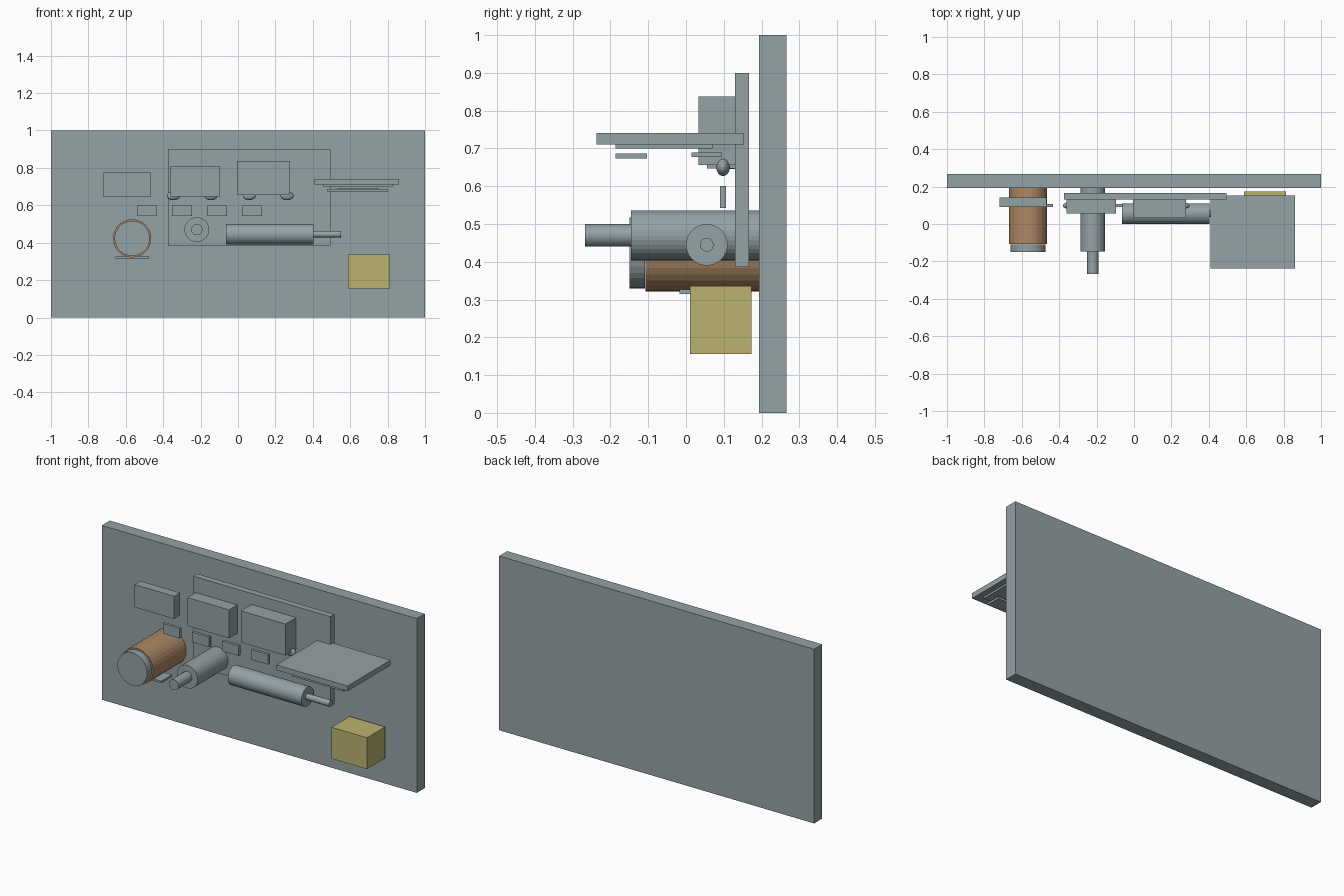
import bpy
from mathutils import Matrix, Vector

if "Cube" in bpy.data.objects:
    bpy.data.objects.remove(bpy.data.objects["Cube"])


def material(name, rgb):
    m = bpy.data.materials.new(name)
    m.diffuse_color = (*rgb, 1)
    m.use_nodes = True
    m.node_tree.nodes["Principled BSDF"].inputs["Base Color"].default_value = m.diffuse_color
    return m


GREY = material("steel grey", (0.30, 0.36, 0.38))
COPPER = material("copper brown", (0.42, 0.25, 0.13))
YELLOW = material("dull yellow", (0.50, 0.45, 0.16))


def finish(name, mat):
    ob = bpy.context.object
    ob.name = name
    ob.data.name = name
    ob.data.materials.append(mat)
    return ob


def box(name, x, y, z, mat=GREY):
    """Box from (min, max) pairs on each axis."""
    bpy.ops.mesh.primitive_cube_add(size=1)
    ob = finish(name, mat)
    centre = Vector([sum(p) / 2 for p in (x, y, z)])
    size = [p[1] - p[0] for p in (x, y, z)]
    ob.data.transform(Matrix.Translation(centre) @ Matrix.Diagonal((*size, 1)))
    return ob


def rod(name, axis, span, centre, radius, mat=GREY):
    """Cylinder along x or y; centre holds the two other coordinates."""
    bpy.ops.mesh.primitive_cylinder_add(vertices=32, radius=radius, depth=span[1] - span[0])
    ob = finish(name, mat)
    mid = sum(span) / 2
    if axis == 'X':
        turn, loc = Matrix.Rotation(1.5707963, 4, 'Y'), (mid, *centre)
    else:
        turn, loc = Matrix.Rotation(1.5707963, 4, 'X'), (centre[0], mid, centre[1])
    ob.data.transform(Matrix.Translation(loc) @ turn)
    return ob


# Wall board and the thin mounting panel
box("wall_board", (-1, 1), (0.193, 0.266), (0, 1))
box("mounting_panel", (-0.375, 0.495), (0.13, 0.167), (0.386, 0.9))

# Upper row of boxes
box("left_box", (-0.72, -0.468), (0.09, 0.143), (0.645, 0.775))
box("middle_box", (-0.36, -0.095), (0.055, 0.135), (0.647, 0.81))
box("right_box", (-0.005, 0.278), (0.033, 0.135), (0.656, 0.837))

# Flattened feet under the boxes
for i, x in enumerate((-0.345, -0.145, 0.06, 0.262)):
    bpy.ops.mesh.primitive_uv_sphere_add(segments=24, ring_count=12, radius=1)
    foot = finish(f"box_foot_{i + 1}", GREY)
    foot.data.transform(Matrix.Translation((x, 0.098, 0.651)) @ Matrix.Diagonal((0.035, 0.018, 0.024, 1)))

# Row of small tags
for i, x in enumerate((-0.54, -0.354, -0.166, 0.021)):
    box(f"tag_{i + 1}", (x, x + 0.107), (0.09, 0.106), (0.542, 0.6))

# Large copper drum with grey cap and lower strip
rod("drum", 'Y', (-0.107, 0.195), (-0.566, 0.423), 0.102, COPPER)
rod("drum_cap", 'Y', (-0.15, -0.109), (-0.566, 0.423), 0.094)
box("drum_strip", (-0.655, -0.475), (-0.017, 0.08), (0.315, 0.327))

# Forward-pointing piston
rod("piston_body", 'Y', (-0.146, 0.2), (-0.22, 0.47), 0.066)
rod("piston_rod", 'Y', (-0.268, -0.14), (-0.22, 0.47), 0.03)

# Sideways piston
rod("side_piston_body", 'X', (-0.065, 0.403), (0.055, 0.445), 0.055)
rod("side_piston_rod", 'X', (0.395, 0.552), (0.055, 0.445), 0.018)

# Shelf with plates underneath
box("shelf", (0.41, 0.862), (-0.237, 0.152), (0.711, 0.741))
box("shelf_under_plate", (0.455, 0.828), (-0.187, 0.07), (0.70, 0.7112))
box("shelf_front_strip", (0.475, 0.802), (-0.187, -0.103), (0.674, 0.686))
box("shelf_back_strip", (0.53, 0.755), (0.015, 0.095), (0.677, 0.689))

# Yellow block
box("yellow_block", (0.587, 0.812), (0.01, 0.174), (0.156, 0.336), YELLOW)
